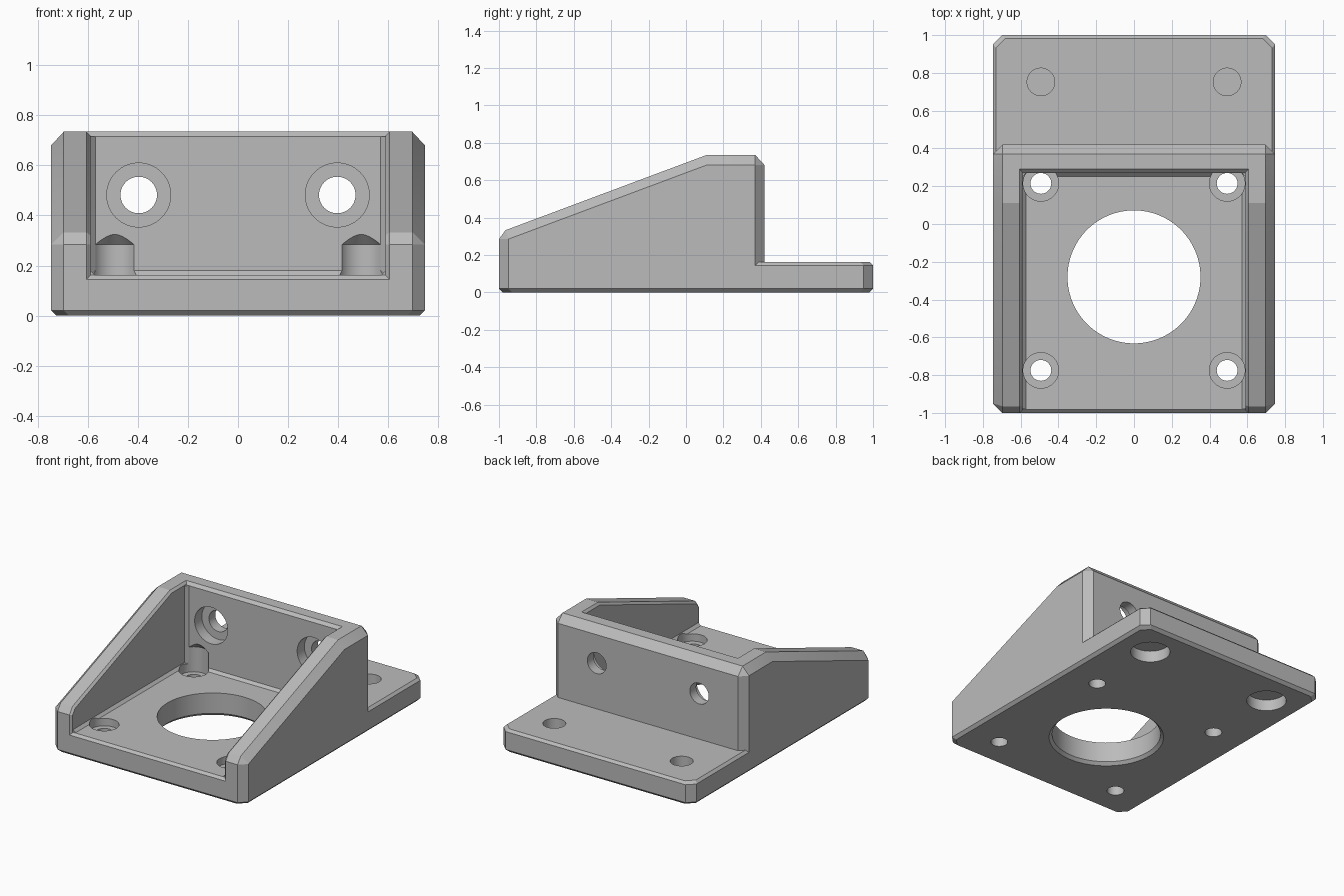
import bpy, bmesh, math

if "Cube" in bpy.data.objects:
    bpy.data.objects.remove(bpy.data.objects["Cube"], do_unlink=True)

grey = bpy.data.materials.new("plain_grey")
grey.use_nodes = True
grey.diffuse_color = (0.5, 0.5, 0.5, 1)
grey.node_tree.nodes["Principled BSDF"].inputs["Base Color"].default_value = (0.5, 0.5, 0.5, 1)

HALF_W, FLOOR, WALL_X, WALL_Y, TOP = 0.747, 0.162, 0.59, 0.27, 0.735


def loft(name, rings):
    """Closed solid through equal-length rings of 3D points."""
    bm = bmesh.new()
    vs = [[bm.verts.new(p) for p in ring] for ring in rings]
    n = len(vs[0])
    for a, b in zip(vs, vs[1:]):
        for i in range(n):
            j = (i + 1) % n
            bm.faces.new((a[i], a[j], b[j], b[i]))
    bm.faces.new(vs[0])
    bm.faces.new(vs[-1])
    bmesh.ops.remove_doubles(bm, verts=bm.verts, dist=0.0005)
    bmesh.ops.recalc_face_normals(bm, faces=bm.faces)
    me = bpy.data.meshes.new(name)
    bm.to_mesh(me)
    bm.free()
    me.materials.append(grey)
    ob = bpy.data.objects.new(name, me)
    bpy.context.collection.objects.link(ob)
    return ob


def place(axis, u, v, h):
    return {"X": (h, u, v), "Y": (u, h, v), "Z": (u, v, h)}[axis]


def prism(name, pts, axis, start, end):
    return loft(name, [[place(axis, u, v, h) for u, v in pts] for h in (start, end)])


def lathe(name, profile, u, v, axis="Z", seg=64):
    """Turned solid: profile holds (radius, position along axis)."""
    angles = [2 * math.pi * i / seg for i in range(seg)]
    return loft(name, [[place(axis, u + r * math.cos(a), v + r * math.sin(a), h)
                        for a in angles] for r, h in profile])


def diamond(u, v, r):
    return [(u - r, v), (u, v - r), (u + r, v), (u, v + r)]


def combine(body, part, operation):
    mod = body.modifiers.new(operation, "BOOLEAN")
    mod.operation, mod.solver, mod.object = operation, "EXACT", part
    bpy.context.view_layer.objects.active = body
    bpy.ops.object.modifier_apply(modifier=mod.name)
    bpy.data.objects.remove(part, do_unlink=True)


def plate_ring(inset, z, c=0.05):
    x, y = HALF_W - inset, 1 - inset
    return [(x - c, -y, z), (x, c - y, z), (x, y - c, z), (x - c, y, z),
            (c - x, y, z), (-x, y - c, z), (-x, c - y, z), (c - x, -y, z)]


def rail_section(x, d):
    """Side outline at x, shrunk by chamfer depth d."""
    top = TOP - 1.08 * d
    return [(x, y, z) for y, z in (
        (d - 1, 0.08), (d - 1, 0.285), (0.3 * d - 0.965, 0.333 - 0.96 * d),
        (0.11, top), (0.37, top), (0.42 - d, 0.681), (0.42 - d, 0.08))]


# base plate with chamfered rims and corners
body = loft("bracket_body", [plate_ring(0.02, 0), plate_ring(0, 0.02),
                             plate_ring(0, 0.145), plate_ring(0.017, FLOOR)])

# sloping side walls, with the fillets at their feet and rear corners
for s in (-1, 1):
    sections = ((WALL_X, 0.015), (0.605, 0), (HALF_W - 0.05, 0), (HALF_W, 0.05))
    combine(body, loft("side_wall", [rail_section(s * x, d) for x, d in sections]), "UNION")

# upright back wall
back = [(WALL_Y, 0.08), (WALL_Y, 0.715), (0.29, TOP), (0.37, TOP), (0.42, 0.681), (0.42, 0.08)]
combine(body, prism("back_wall", back, "X", -0.62, 0.62), "UNION")

# small fillets inside the pocket
combine(body, prism("back_fillet", diamond(WALL_Y, FLOOR, 0.018), "X", -0.6, 0.6), "UNION")
for s in (-1, 1):
    combine(body, prism("floor_fillet", diamond(s * WALL_X, FLOOR, 0.018), "Y", -0.98, 0.28), "UNION")
    combine(body, prism("corner_fillet", diamond(s * WALL_X, WALL_Y, 0.02), "Z", 0.12, 0.715), "UNION")

# large centre opening, chamfered underneath
cutters = [lathe("centre_hole", [(0.392, -0.02), (0.352, 0.02), (0.352, 0.4)], 0, -0.28, seg=128)]

for s in (-1, 1):
    # motor screw holes with cone-topped head clearance
    for y in (-0.775, 0.215):
        cutters.append(lathe("floor_hole", [(0.055, -0.1), (0.055, 0.11), (0.094, 0.11),
                                            (0.094, 0.285), (0.002, 0.377)], s * 0.493, y))
    # ledge holes, closed by a thin web above the lower recess
    cutters.append(lathe("ledge_recess", [(0.128, -0.1), (0.128, 0.08)], s * 0.493, 0.752))
    cutters.append(lathe("ledge_hole", [(0.073, 0.088), (0.073, 0.3)], s * 0.493, 0.752))
    # back wall holes with recess on the pocket side
    cutters.append(lathe("wall_hole", [(0.128, 0.1), (0.128, 0.35), (0.073, 0.35), (0.073, 0.6)],
                         s * 0.397, 0.482, "Y"))
for cutter in cutters:
    combine(body, cutter, "DIFFERENCE")

# smooth round holes, crisp edges
bpy.ops.object.select_all(action="DESELECT")
body.select_set(True)
bpy.context.view_layer.objects.active = body
bpy.ops.object.shade_smooth_by_angle(angle=math.radians(20))
